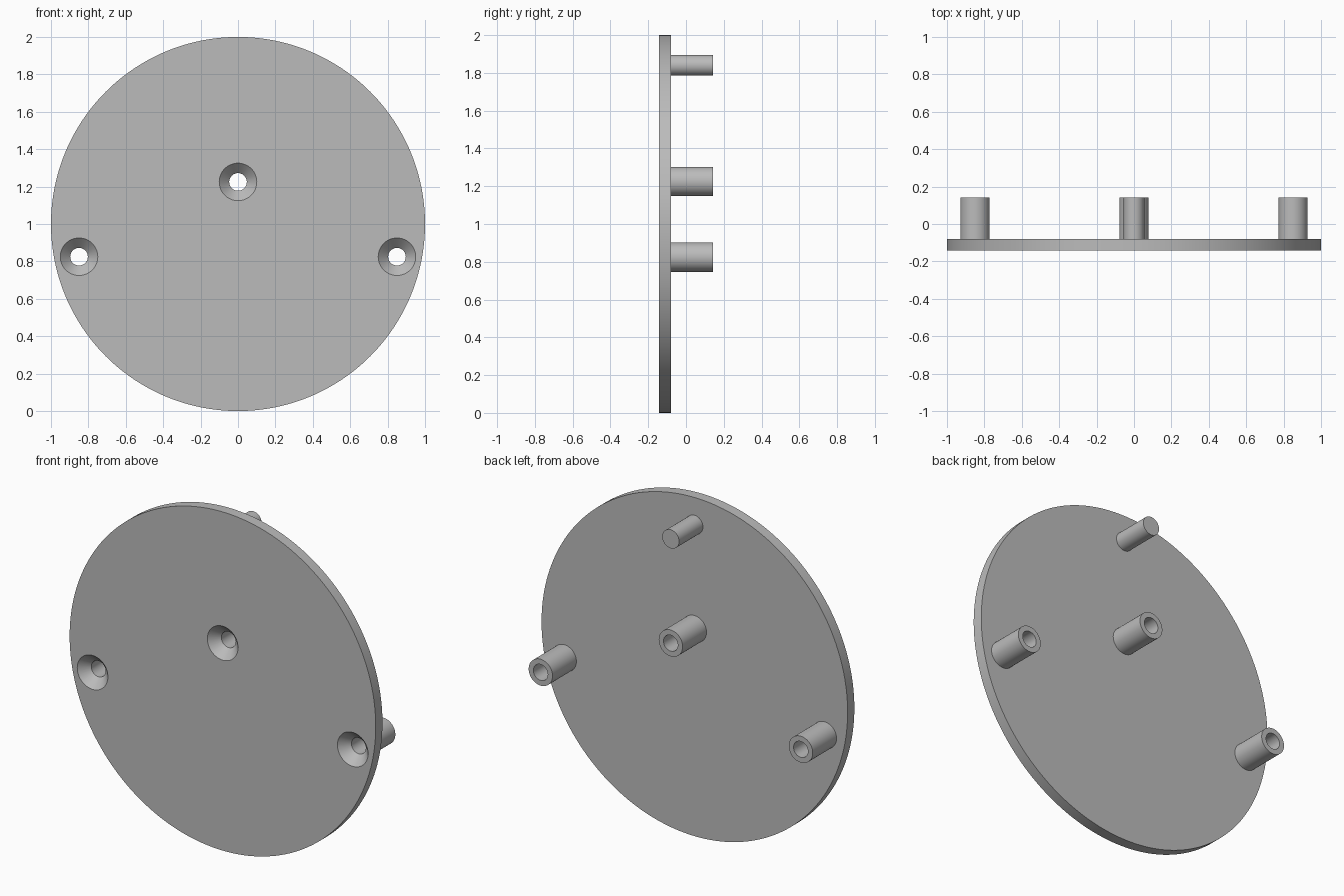
import bpy
import bmesh
from math import radians, tau
from mathutils import Matrix, Vector

if "Cube" in bpy.data.objects:
    bpy.data.objects.remove(bpy.data.objects["Cube"], do_unlink=True)

FRONT, BACK, TIP = -0.143, -0.08, 0.143   # plate faces and post ends along y
BORE, SLEEVE, SINK, PEG = 0.047, 0.078, 0.10, 0.055

grey = bpy.data.materials.new("light grey")
grey.use_nodes = True
grey.diffuse_color = (0.5, 0.5, 0.5, 1)
grey.node_tree.nodes["Principled BSDF"].inputs["Base Color"].default_value = grey.diffuse_color


def lathe(name, profile, x, z, sides=64):
    """Spin a closed (radius, y) profile around the y axis."""
    bm = bmesh.new()
    verts = [bm.verts.new((r, y, 0)) for r, y in profile]
    edges = [bm.edges.new((a, b)) for a, b in zip(verts, verts[1:] + verts[:1])
             if a.co.x > 0 or b.co.x > 0]
    bmesh.ops.spin(bm, geom=verts + edges, cent=(0, 0, 0), axis=(0, 1, 0),
                   angle=tau, steps=sides, use_duplicate=False)
    bmesh.ops.remove_doubles(bm, verts=bm.verts, dist=1e-5)
    bmesh.ops.recalc_face_normals(bm, faces=bm.faces)
    mesh = bpy.data.meshes.new(name)
    bm.to_mesh(mesh)
    bm.free()
    mesh.materials.append(grey)
    obj = bpy.data.objects.new(name, mesh)
    obj.location = (x, 0, z)
    bpy.context.collection.objects.link(obj)
    return obj


def select(obj):
    bpy.ops.object.select_all(action='DESELECT')
    obj.select_set(True)
    bpy.context.view_layer.objects.active = obj


# Round plate
plate = lathe("round_plate", [(0, FRONT), (1, FRONT), (1, BACK), (0, BACK)], 0, 1, 192)
parts = [plate]

# Hollow sleeves, each with a countersunk hole through the plate
screws = {"centre": (0, 1.225), "left": (0.85, 0.825), "right": (-0.85, 0.825)}
for side, (x, z) in screws.items():
    parts.append(lathe(side + "_sleeve", [(BORE, BACK), (SLEEVE, BACK),
                                          (SLEEVE, TIP), (BORE, TIP)], x, z))
    lip = 0.01
    cutter = lathe("countersink_cutter", [
        (0, FRONT - lip), (SINK + lip, FRONT - lip), (BORE, FRONT + 0.055),
        (BORE, BACK + lip), (0, BACK + lip)], x, z)
    cutter.hide_render = True
    select(plate)
    cut = plate.modifiers.new("countersink", 'BOOLEAN')
    cut.operation, cut.solver, cut.object = 'DIFFERENCE', 'EXACT', cutter
    bpy.ops.object.modifier_apply(modifier=cut.name)
    bpy.data.objects.remove(cutter, do_unlink=True)

# Solid locating peg
parts.append(lathe("locating_peg", [(0, BACK), (PEG, BACK), (PEG, TIP), (0, TIP)], 0, 1.84))

for part in parts:
    select(part)
    bpy.ops.object.shade_smooth_by_angle(angle=radians(30))
